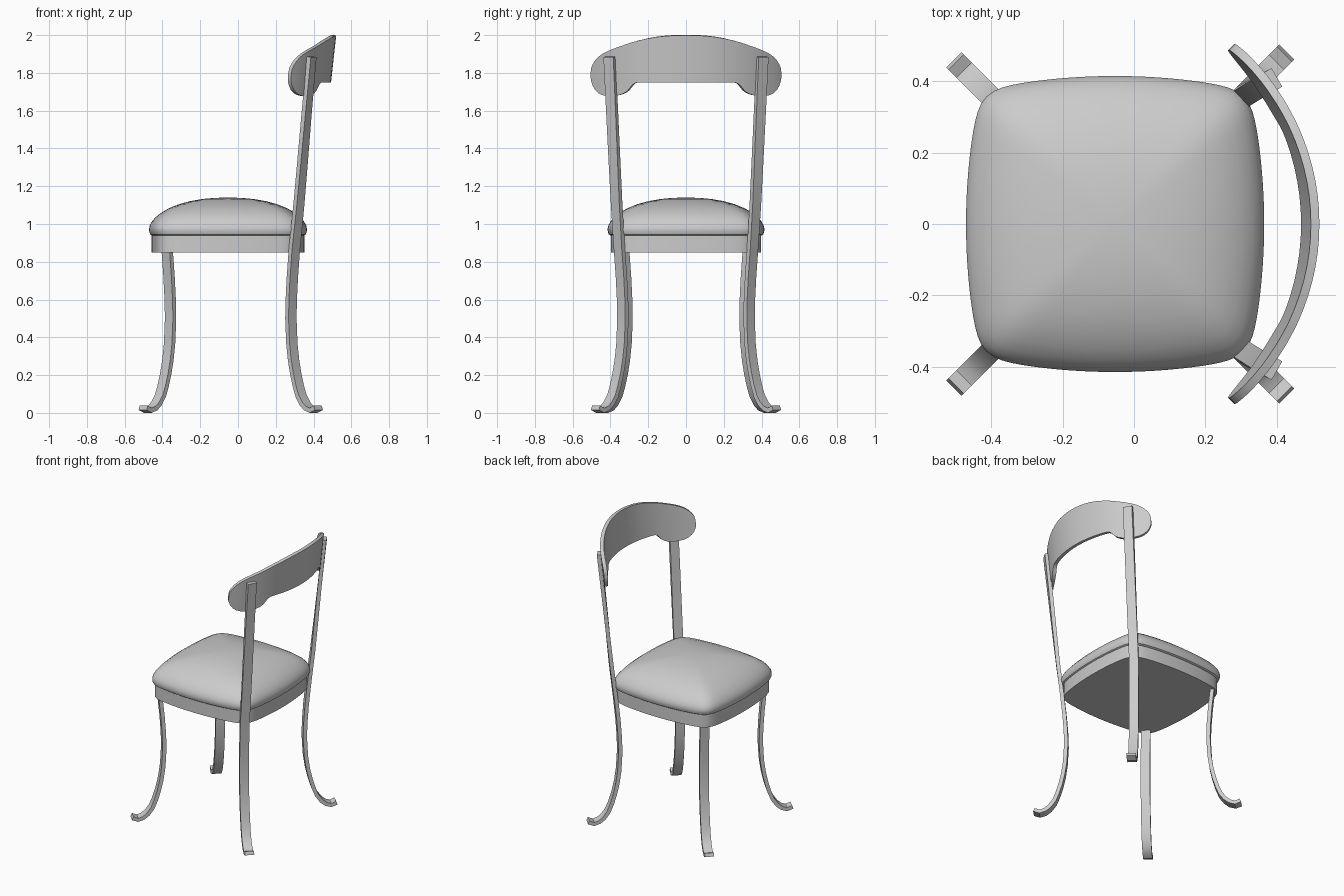
import bpy, bmesh, math
from mathutils import Vector

if "Cube" in bpy.data.objects:
    bpy.data.objects.remove(bpy.data.objects["Cube"])

CX = -0.053  # seat centre


def finish(bm, name, angle=35):
    bmesh.ops.recalc_face_normals(bm, faces=bm.faces)
    me = bpy.data.meshes.new(name)
    bm.to_mesh(me)
    bm.free()
    ob = bpy.data.objects.new(name, me)
    bpy.context.collection.objects.link(ob)
    bpy.ops.object.select_all(action='DESELECT')
    ob.select_set(True)
    bpy.context.view_layer.objects.active = ob
    bpy.ops.object.shade_smooth_by_angle(angle=math.radians(angle))
    return ob


def loft(name, rings):
    """Skin closed rings of equal size and cap both ends."""
    bm = bmesh.new()
    loops = [[bm.verts.new(p) for p in r] for r in rings]
    n = len(loops[0])
    for a, b in zip(loops, loops[1:]):
        for i in range(n):
            j = (i + 1) % n
            bm.faces.new((a[i], a[j], b[j], b[i]))
    bm.faces.new(loops[0])
    bm.faces.new(loops[-1])
    return finish(bm, name)


def unit_outline(count=128, k=0.12, n=14):
    """Square with bowed sides and rounded corners."""
    pts = []
    for i in range(count):
        t = math.tau * i / count
        c, s = math.cos(t), math.sin(t)
        lo, hi = 0.5, 1.5
        for _ in range(30):
            r = (lo + hi) / 2
            x, y = abs(r * c), abs(r * s)
            if (x + k * y * y) ** n + (y + k * x * x) ** n > 1:
                hi = r
            else:
                lo = r
        pts.append((lo * c, lo * s, c, s))
    return pts


OUTLINE = unit_outline()


def seat_ring(hx, hy, z, scale=1.0):
    w = min(1.0, 0.25 + scale)  # inner rings become rounder
    return [(CX + hx * scale * (x * w + c * (1 - w)),
             hy * scale * (y * w + s * (1 - w)), z) for x, y, c, s in OUTLINE]


# Seat frame
loft("seat_frame", [seat_ring(0.404, 0.398, z) for z in (0.85, 0.945)])

# Domed cushion
cushion = [(0.96, 0.938), (0.985, 0.945), (0.998, 0.96), (1.0, 0.975), (0.99, 0.993),
           (0.965, 1.012), (0.92, 1.035), (0.85, 1.058), (0.75, 1.083), (0.62, 1.105),
           (0.48, 1.121), (0.33, 1.132), (0.18, 1.138), (0.05, 1.14)]
loft("seat_cushion", [seat_ring(0.418, 0.415, z, s) for s, z in cushion])


def flat_bar(name, path, width=0.06, thick=0.025):
    """Sweep a flat strip along (x, y, z, facing angle) points."""
    pts = [Vector(p[:3]) for p in path]
    rings = []
    for i, p in enumerate(path):
        t = (pts[min(i + 1, len(pts) - 1)] - pts[max(i - 1, 0)]).normalized()
        w = Vector((-math.sin(p[3]), math.cos(p[3]), 0))
        n = t.cross(w).normalized()
        w, n = w * width / 2, n * thick / 2
        rings.append([pts[i] + w + n, pts[i] - w + n, pts[i] - w - n, pts[i] + w - n])
    return loft(name, rings)


# Legs: sabre curve as (diagonal offset, height), foot first
sabre = [(0.145, 0.027), (0.12, 0.013), (0.096, 0.024), (0.075, 0.048), (0.054, 0.09),
         (0.04, 0.14), (0.026, 0.205), (0.014, 0.28), (0.005, 0.37), (0.0, 0.5),
         (0.002, 0.6), (0.008, 0.72), (0.018, 0.86)]
# Rear legs continue up as posts that turn to meet the back rail
post = [(0.322, 0.367, 1.1, 42), (0.341, 0.378, 1.32, 38),
        (0.362, 0.390, 1.57, 34), (0.390, 0.405, 1.885, 30)]
for sy, side in ((1, "left"), (-1, "right")):
    flat_bar("front_leg_" + side,
             [(-0.357 - d, sy * (0.312 + d), z, sy * math.radians(135)) for d, z in sabre])
    flat_bar("rear_leg_" + side,
             [(0.28 + d, sy * (0.334 + d), z, sy * math.radians(45)) for d, z in sabre]
             + [(x, sy * y, z, sy * math.radians(a)) for x, y, z, a in post])

# Back rail: half profile as (y, bottom, top)
half = [(0.0, 1.75, 2.0), (0.04, 1.75, 1.9995), (0.08, 1.75, 1.998), (0.12, 1.75, 1.995),
        (0.16, 1.75, 1.99), (0.2, 1.75, 1.983), (0.235, 1.75, 1.975), (0.26, 1.749, 1.969),
        (0.275, 1.742, 1.965), (0.29, 1.725, 1.96), (0.305, 1.706, 1.955),
        (0.325, 1.692, 1.948), (0.35, 1.683, 1.939), (0.38, 1.678, 1.928),
        (0.41, 1.678, 1.915), (0.435, 1.683, 1.902), (0.455, 1.693, 1.887),
        (0.473, 1.71, 1.868), (0.486, 1.733, 1.846), (0.494, 1.757, 1.824),
        (0.496, 1.775, 1.805)]
profile = [(-y, b, t) for y, b, t in reversed(half[1:])] + half
R, ROWS = 0.688, 4
bm = bmesh.new()
cols = []
for y, b, t in profile:
    col = []
    for r in range(ROWS + 1):
        z = b + (t - b) * r / ROWS
        x = 0.486 - (R - math.sqrt(R * R - y * y)) + 0.11 * (z - 1.8)
        col.append(bm.verts.new((x, y, z)))
    cols.append(col)
for a, b in zip(cols, cols[1:]):
    for r in range(ROWS):
        bm.faces.new((a[r], b[r], b[r + 1], a[r + 1]))
rail = finish(bm, "back_rail")
mod = rail.modifiers.new("thickness", 'SOLIDIFY')
mod.thickness = 0.024
mod.offset = 0
bpy.context.view_layer.objects.active = rail
bpy.ops.object.modifier_apply(modifier=mod.name)
bpy.ops.object.shade_smooth_by_angle(angle=math.radians(35))
